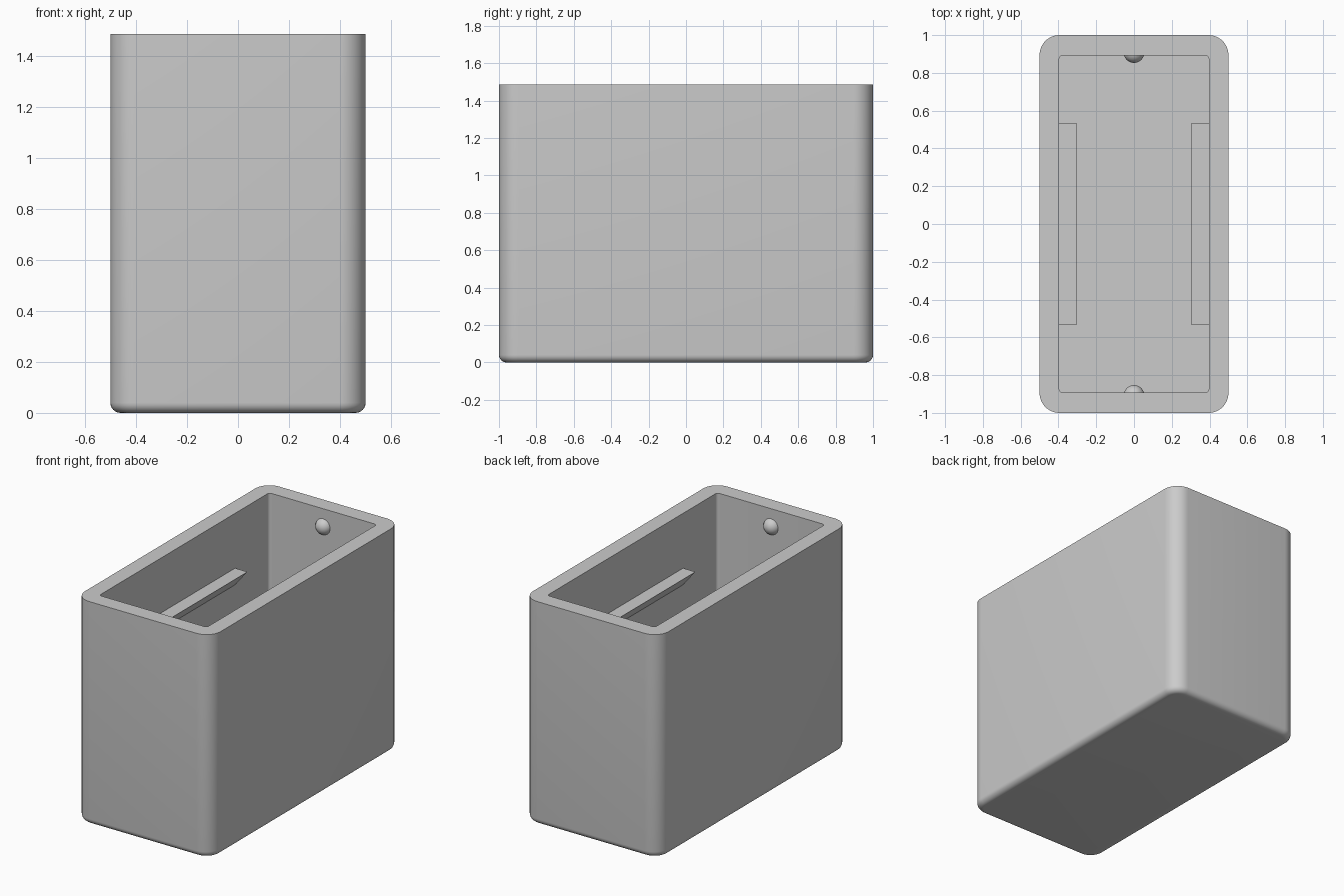
import bpy, bmesh
from math import sin, cos, pi, radians
from mathutils import Vector

cube = bpy.data.objects.get("Cube")
if cube:
    bpy.data.objects.remove(cube, do_unlink=True)

HX, HY, TOP = 0.5, 1.0, 1.485      # outer half sizes and height
IX, IY, FLOOR = 0.396, 0.893, 0.1  # cavity half sizes and floor level
CORNER, FILLET, STEPS = 0.105, 0.04, 10

grey = bpy.data.materials.new("plain grey")
grey.use_nodes = True
grey.diffuse_color = (0.6, 0.6, 0.6, 1)
grey.node_tree.nodes["Principled BSDF"].inputs["Base Color"].default_value = grey.diffuse_color


def finish(bm, name, smooth=True):
    bmesh.ops.recalc_face_normals(bm, faces=bm.faces)
    mesh = bpy.data.meshes.new(name)
    bm.to_mesh(mesh)
    bm.free()
    mesh.materials.append(grey)
    obj = bpy.data.objects.new(name, mesh)
    bpy.context.collection.objects.link(obj)
    if smooth:
        bpy.ops.object.select_all(action="DESELECT")
        obj.select_set(True)
        bpy.context.view_layer.objects.active = obj
        bpy.ops.object.shade_smooth_by_angle(angle=radians(30))
    return obj


def ring(bm, hx, hy, r, z):
    """Rounded rectangle of vertices at height z."""
    verts = []
    for q, (sx, sy) in enumerate([(1, 1), (-1, 1), (-1, -1), (1, -1)]):
        for i in range(STEPS + 1):
            a = (q + i / STEPS) * pi / 2
            verts.append(bm.verts.new((sx * (hx - r) + r * cos(a),
                                       sy * (hy - r) + r * sin(a), z)))
    return verts


# Open box: rounded bottom edge, outer wall, rim, cavity wall, floor
bm = bmesh.new()
rings = []
for i in range(7):
    a = i / 6 * pi / 2
    inset = FILLET * (1 - sin(a))
    rings.append(ring(bm, HX - inset, HY - inset, CORNER - inset, FILLET * (1 - cos(a))))
rings.append(ring(bm, HX, HY, CORNER, TOP))
rings.append(ring(bm, IX, IY, 0.02, TOP))
rings.append(ring(bm, IX, IY, 0.02, FLOOR))
for low, high in zip(rings, rings[1:]):
    n = len(low)
    for i in range(n):
        j = (i + 1) % n
        bm.faces.new((low[i], low[j], high[j], high[i]))
bm.faces.new(rings[0])
bm.faces.new(rings[-1])
finish(bm, "open_box")

# Wedge ledges on the long inner walls
for side, s in (("left", 1), ("right", -1)):
    bm = bmesh.new()
    profile = [(IX, 1.12), (IX - 0.091, 1.12), (IX, 1.01)]
    ends = [[bm.verts.new((s * x, y, z)) for x, z in profile] for y in (-0.535, 0.535)]
    for end in ends:
        bm.faces.new(end)
    for i in range(3):
        j = (i + 1) % 3
        bm.faces.new((ends[0][i], ends[0][j], ends[1][j], ends[1][i]))
    finish(bm, side + "_ledge", smooth=False)

# Domed snap bumps on the short inner walls
for side, s in (("back", 1), ("front", -1)):
    bm = bmesh.new()
    bmesh.ops.create_uvsphere(bm, u_segments=32, v_segments=16, radius=0.055)
    bmesh.ops.translate(bm, verts=bm.verts, vec=(0, s * (IY + 0.015), 1.365))
    bmesh.ops.bisect_plane(bm, geom=bm.verts[:] + bm.edges[:] + bm.faces[:],
                           plane_co=Vector((0, s * IY, 0)),
                           plane_no=Vector((0, s, 0)), clear_outer=True)
    bmesh.ops.holes_fill(bm, edges=[e for e in bm.edges if e.is_boundary])
    finish(bm, side + "_bump")
